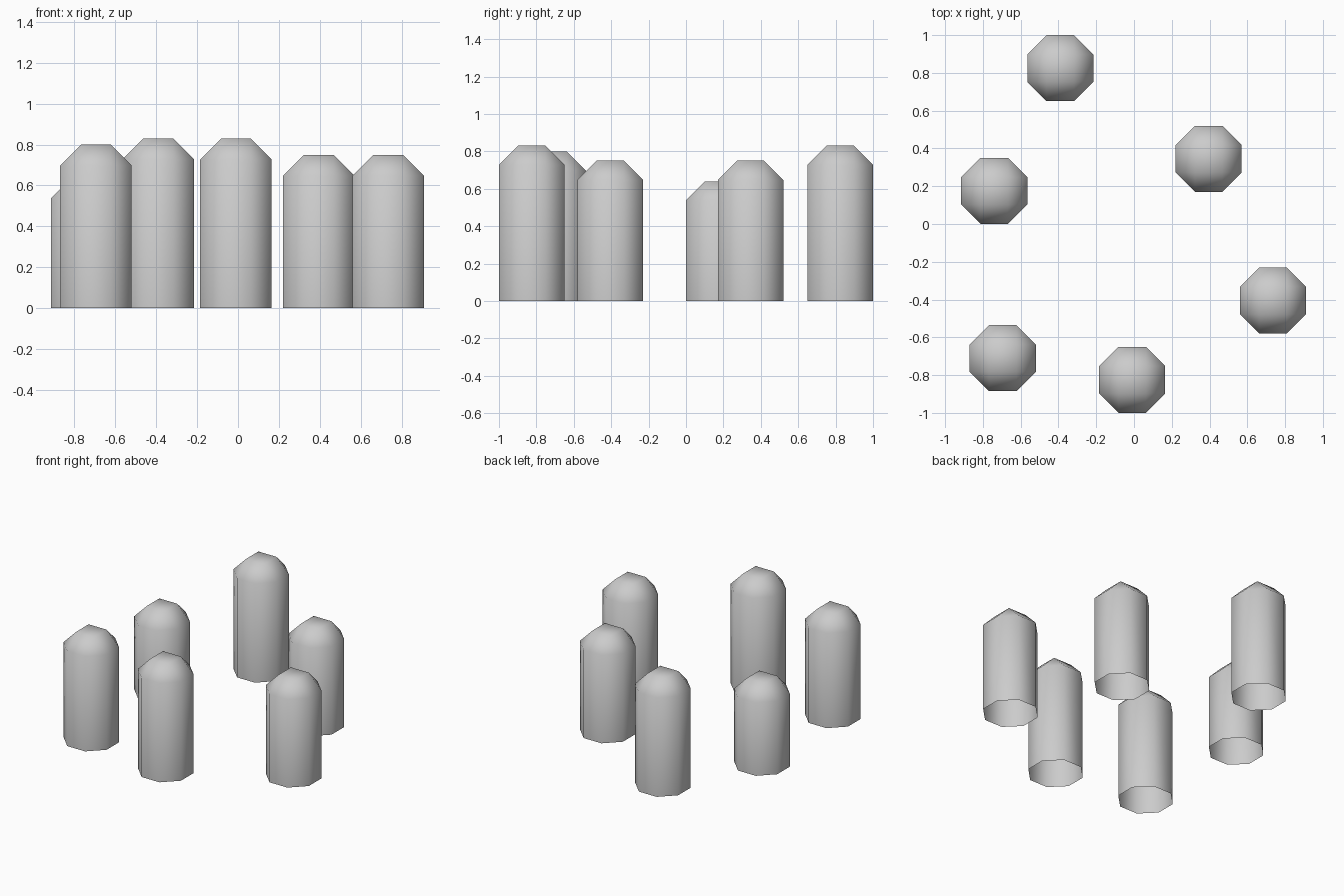
import bpy
import bmesh

if "Cube" in bpy.data.objects:
    bpy.data.objects.remove(bpy.data.objects["Cube"])

WIDTH = 0.35      # across the flats of the octagonal section
CHAMFER = 0.1025  # turns the square block into an even octagon


def make_post(name, x, y, height):
    """Chamfered square post with an open bottom, standing on z = 0."""
    bm = bmesh.new()
    bmesh.ops.create_cube(bm, size=1)
    for v in bm.verts:
        v.co.x *= WIDTH
        v.co.y *= WIDTH
        v.co.z = (v.co.z + 0.5) * height

    # chamfer the upright and top edges only
    edges = [e for e in bm.edges if max(v.co.z for v in e.verts) > 0.01]
    bmesh.ops.bevel(bm, geom=edges, offset=CHAMFER, offset_type='OFFSET',
                    segments=1, profile=0.5, affect='EDGES')

    # open underside
    bottom = [f for f in bm.faces if all(v.co.z < 0.001 for v in f.verts)]
    bmesh.ops.delete(bm, geom=bottom, context='FACES')
    bm.normal_update()
    for f in bm.faces:
        f.smooth = True

    mesh = bpy.data.meshes.new(name)
    bm.to_mesh(mesh)
    bm.free()
    obj = bpy.data.objects.new(name, mesh)
    obj.location = (x, y, 0)
    bpy.context.collection.objects.link(obj)
    return obj


# the scattered ring of posts: x, y, height
posts = [
    ("post_back", -0.39, 0.825, 0.83),
    ("post_back_right", 0.395, 0.345, 0.75),
    ("post_left", -0.74, 0.175, 0.64),
    ("post_right", 0.735, -0.405, 0.75),
    ("post_front_left", -0.695, -0.71, 0.80),
    ("post_front", -0.01, -0.825, 0.83),
]
for post in posts:
    make_post(*post)
